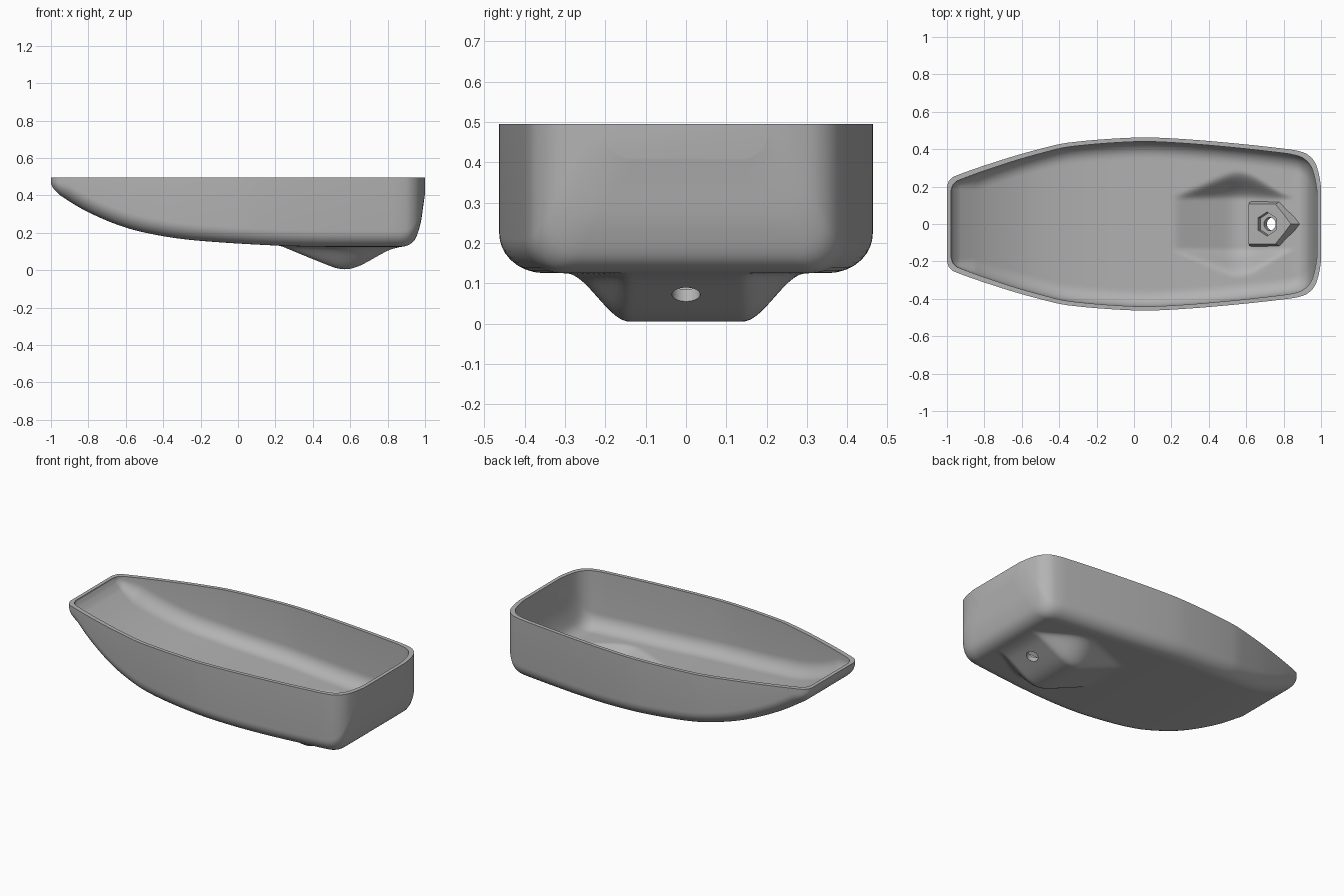
import bpy, bmesh, math
from mathutils import Matrix, Vector

if "Cube" in bpy.data.objects:
    bpy.data.objects.remove(bpy.data.objects["Cube"])

RIM = 0.495
WALL = 0.022
# half-width of the plan outline along x, and height of the keel line along x
WIDTH = [(-1, .2), (-.99, .23), (-.96, .255), (-.7, .345), (-.5, .402), (-.35, .435), (0, .462),
         (.2, .458), (.5, .435), (.8, .403), (.88, .39), (.93, .37), (.97, .325), (.99, .26), (1, .2)]
KEEL = [(-1, .46), (-.985, .435), (-.95, .4), (-.8, .31), (-.6, .228), (-.4, .182), (-.2, .157),
        (.2, .132), (.5, .125), (.86, .125), (.9, .13), (.93, .146), (.95, .17), (.965, .21),
        (.98, .27), (.99, .34), (1, .41)]
# depth of the mounting bulge under the keel
BULGE = [(-1, 0), (.22, 0), (.24, .005), (.48, .098), (.53, .115), (.57, .12), (.61, .115), (.66, .097),
         (.79, .026), (.83, .01), (.88, 0), (1, 0)]


def curve(table, x):
    """Smooth interpolation through a table of points."""
    def slope(i):
        a, b = table[max(i - 1, 0)], table[min(i + 1, len(table) - 1)]
        return (b[1] - a[1]) / (b[0] - a[0])
    for i in range(len(table) - 1):
        (x0, y0), (x1, y1) = table[i], table[i + 1]
        if x <= x1 or i == len(table) - 2:
            h = x1 - x0
            t = min(max((x - x0) / h, 0), 1)
            if y0 == y1:
                return y0
            return ((1 + 2 * t) * (1 - t) ** 2 * y0 + t * (1 - t) ** 2 * h * slope(i)
                    + t * t * (3 - 2 * t) * y1 + t * t * (t - 1) * h * slope(i + 1))


def section(x, inset):
    """U-shaped cross-section, from one rim to the other."""
    w = curve(WIDTH, x) - inset
    b = curve(KEEL, x) + inset * 1.15
    d = max(curve(BULGE, x), 0)
    r = min(.085, (RIM - b) * .7)
    half = [(w, RIM)]
    for k in range(9):
        a = math.pi / 2 * k / 8
        half.append((w - r + r * math.cos(a), b + r - r * math.sin(a)))
    n = 28
    for k in range(1, n + 1):
        y = (w - r) * (1 - k / n)
        s = min(max((y - .14 + inset * .5) / (.02 + 1.15 * d), 0), 1)
        half.append((y, b - d * (1 - s * s * (3 - 2 * s))))
    px = x * (1 - inset)
    return [(px, y, z) for y, z in half] + [(px, -y, z) for y, z in half[-2::-1]]


def finish(name, bm, mat, angle=35):
    bmesh.ops.recalc_face_normals(bm, faces=bm.faces)
    mesh = bpy.data.meshes.new(name)
    bm.to_mesh(mesh)
    bm.free()
    ob = bpy.data.objects.new(name, mesh)
    bpy.context.collection.objects.link(ob)
    mesh.materials.append(mat)
    return ob


def activate(ob):
    bpy.ops.object.select_all(action='DESELECT')
    ob.select_set(True)
    bpy.context.view_layer.objects.active = ob


def cut(ob, cutter):
    activate(ob)
    mod = ob.modifiers.new("cut", 'BOOLEAN')
    mod.operation, mod.solver, mod.object = 'DIFFERENCE', 'EXACT', cutter
    bpy.ops.object.modifier_apply(modifier=mod.name)


grey = bpy.data.materials.new("plain grey")
grey.use_nodes = True
colour = (.45, .45, .45, 1)
grey.diffuse_color = colour
grey.node_tree.nodes["Principled BSDF"].inputs["Base Color"].default_value = colour

# Hull: outer and inner skins joined along the rim
bm = bmesh.new()
stations = [-math.cos(math.pi * i / 130) for i in range(131)]
skins = []
for inset in (0, WALL):
    rows = [[bm.verts.new(p) for p in section(x, inset)] for x in stations]
    for a, b in zip(rows, rows[1:]):
        for k in range(len(a) - 1):
            bm.faces.new((a[k], a[k + 1], b[k + 1], b[k]))
    bm.faces.new(rows[0])
    bm.faces.new(rows[-1])
    skins.append([r[0] for r in rows] + [r[-1] for r in reversed(rows)])
outer, inner = skins
for k in range(len(outer)):
    bm.faces.new((outer[k], outer[k - 1], inner[k - 1], inner[k]))
hull = finish("hull_shell", bm, grey)

# Tilted frame on the sloping rear face of the bulge
tilt = Matrix.Translation((.74, 0, .075)) @ Matrix.Rotation(math.radians(-28), 4, 'Y')

# Nut pad: tapered block with a pointed rear end
bm = bmesh.new()
plan = [(-.13, -.125), (.06, -.125), (.12, -.06), (.17, 0), (.12, .06), (.06, .125), (-.13, .125)]
low = [bm.verts.new(tilt @ Vector((x, y, .01))) for x, y in plan]
top = [bm.verts.new(tilt @ Vector((x * .85, y * .85, .062))) for x, y in plan]
bm.faces.new(low)
bm.faces.new(top)
for k in range(len(plan)):
    bm.faces.new((low[k - 1], low[k], top[k], top[k - 1]))
pad = finish("nut_pad", bm, grey)


def prism(name, sides, radius, z0, z1, turn=0):
    bm = bmesh.new()
    place = tilt @ Matrix.Translation((0, 0, (z0 + z1) / 2)) @ Matrix.Rotation(turn, 4, 'Z')
    bmesh.ops.create_cone(bm, cap_ends=True, segments=sides, radius1=radius, radius2=radius,
                          depth=z1 - z0, matrix=place)
    ob = finish(name, bm, grey)
    ob.hide_render = True
    return ob


# Bolt hole through the wall and hexagonal nut recess in the pad
bolt = prism("bolt_hole_cutter", 32, .035, -.1, .2)
nut = prism("nut_recess_cutter", 6, .064, .03, .2, 0)
for part in (hull, pad):
    cut(part, bolt)
    cut(part, nut)
for tool in (bolt, nut):
    bpy.data.objects.remove(tool)

for part in (hull, pad):
    activate(part)
    bpy.ops.object.shade_smooth_by_angle(angle=math.radians(35))
